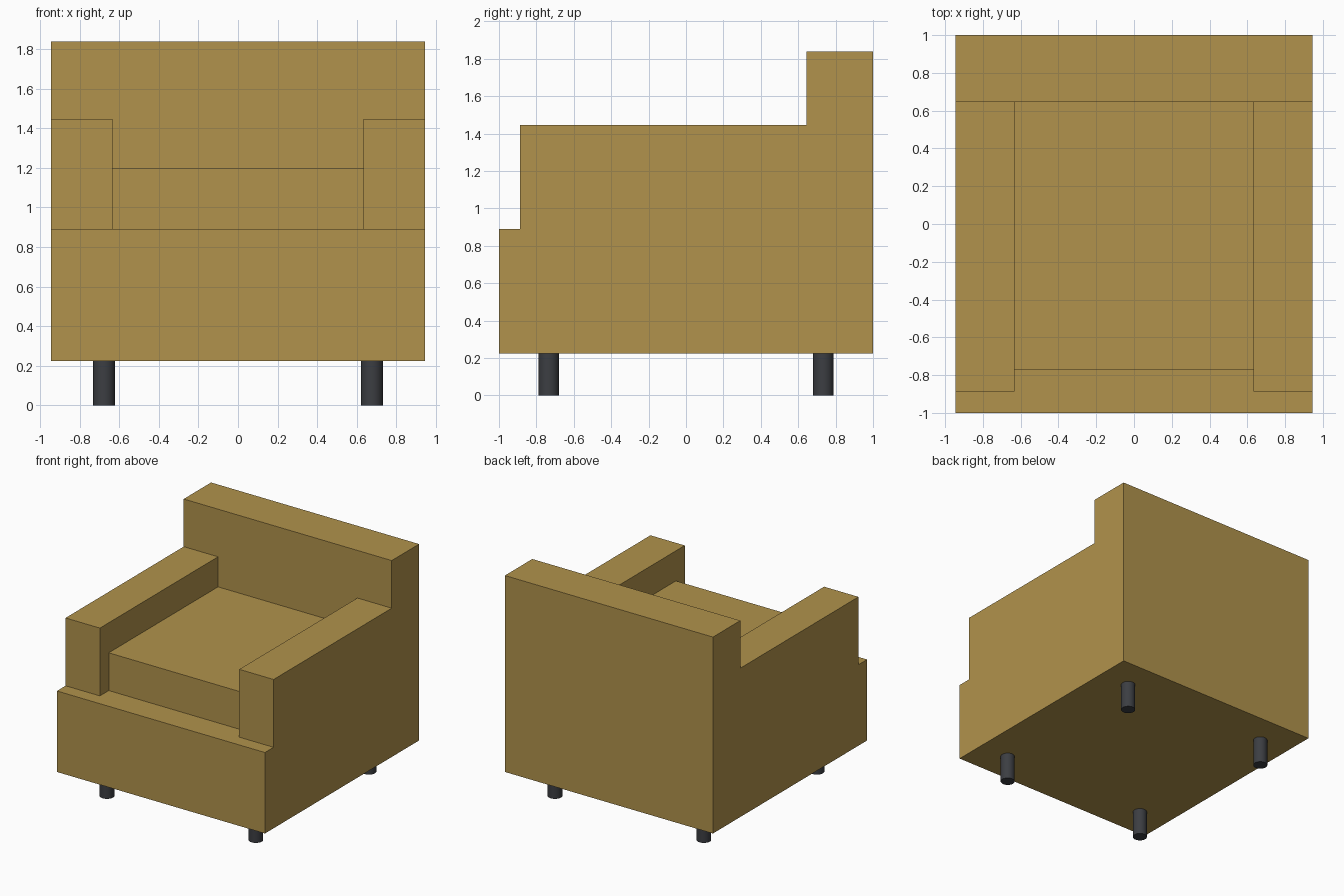
import bpy

if "Cube" in bpy.data.objects:
    bpy.data.objects.remove(bpy.data.objects["Cube"])


def material(name, color):
    mat = bpy.data.materials.new(name)
    mat.diffuse_color = color
    mat.use_nodes = True
    mat.node_tree.nodes["Principled BSDF"].inputs["Base Color"].default_value = mat.diffuse_color
    return mat


fabric = material("mustard_fabric", (0.44, 0.29, 0.072, 1))
dark = material("dark_leg", (0.045, 0.048, 0.055, 1))


def box(name, x, y, z):
    """Box from (min, max) ranges on each axis."""
    centre = [(a + b) / 2 for a, b in (x, y, z)]
    bpy.ops.mesh.primitive_cube_add(size=1, location=centre)
    obj = bpy.context.object
    obj.name = name
    obj.scale = [b - a for a, b in (x, y, z)]
    bpy.ops.object.transform_apply(location=False, rotation=False, scale=True)
    obj.data.materials.append(fabric)
    return obj


# Main dimensions
W, ARM_IN = 0.945, 0.633
FLOOR, SEAT, ARM_TOP, BACK_TOP = 0.225, 0.89, 1.447, 1.838
BACK_Y = 0.645

# Upholstered body
box("base", (-W, W), (-1, 1), (FLOOR, SEAT))
box("backrest", (-W, W), (BACK_Y, 1), (SEAT, BACK_TOP))
box("seat_cushion", (-ARM_IN, ARM_IN), (-0.773, BACK_Y), (SEAT, 1.2))
box("left_arm", (-W, -ARM_IN), (-0.888, BACK_Y), (SEAT, ARM_TOP))
box("right_arm", (ARM_IN, W), (-0.888, BACK_Y), (SEAT, ARM_TOP))

# Round legs
for side, x in (("left", -0.676), ("right", 0.676)):
    for end, y in (("front", -0.734), ("back", 0.734)):
        bpy.ops.mesh.primitive_cylinder_add(
            vertices=32, radius=0.055, depth=FLOOR, location=(x, y, FLOOR / 2))
        leg = bpy.context.object
        leg.name = f"{end}_{side}_leg"
        leg.data.materials.append(dark)
        bpy.ops.object.shade_smooth_by_angle()
